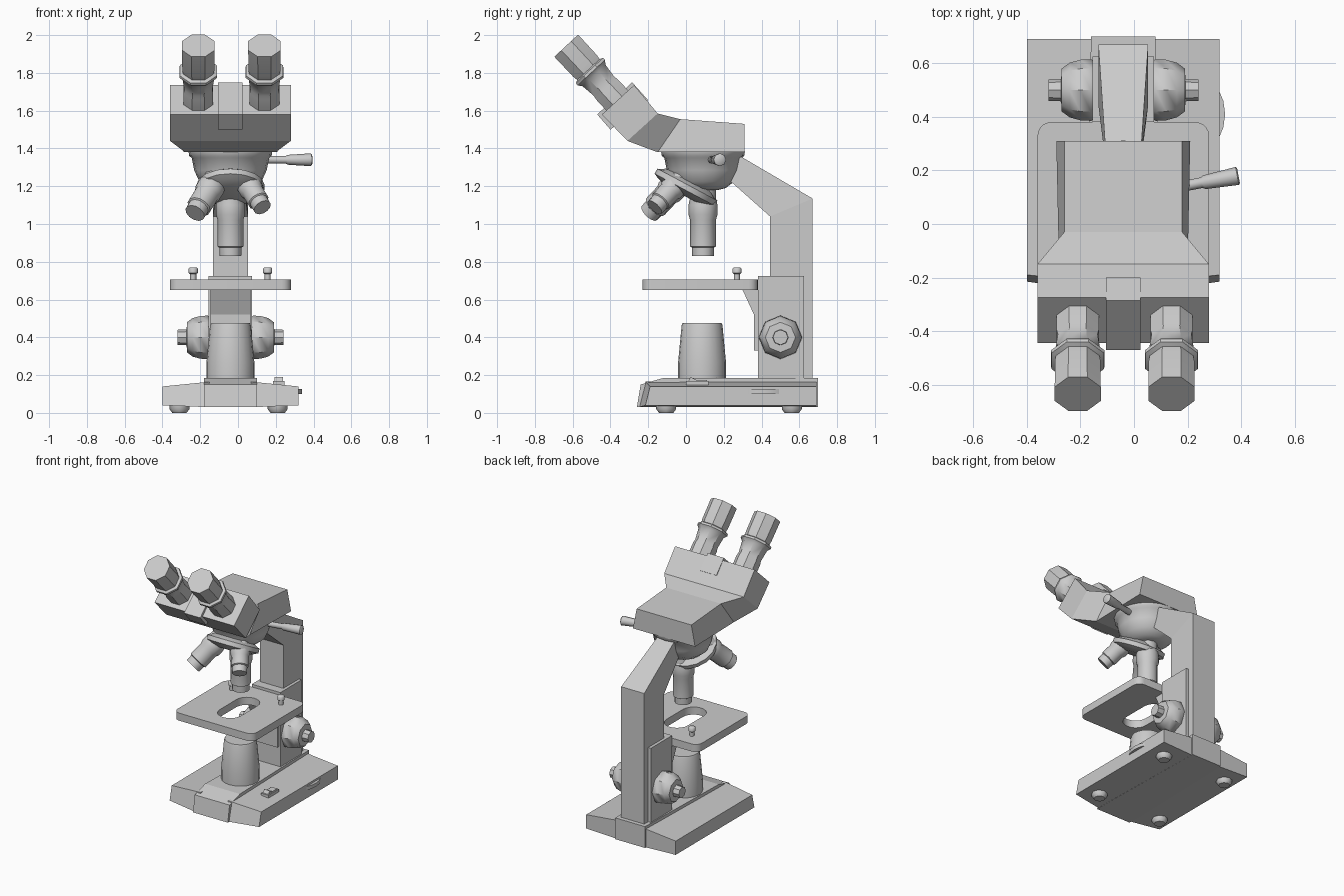
import bpy, bmesh, math
from mathutils import Vector

cube = bpy.data.objects.get("Cube")
if cube:
    bpy.data.objects.remove(cube, do_unlink=True)

CX = -0.04  # the instrument's mid plane
GREY = (0.6, 0.6, 0.6, 1)
mat = bpy.data.materials.new("light_grey")
mat.use_nodes = True
mat.diffuse_color = GREY
for node in mat.node_tree.nodes:
    if node.type == 'BSDF_PRINCIPLED':
        node.inputs["Base Color"].default_value = GREY


def finish(name, bm, smooth=None):
    bmesh.ops.recalc_face_normals(bm, faces=bm.faces)
    mesh = bpy.data.meshes.new(name)
    bm.to_mesh(mesh)
    bm.free()
    mesh.materials.append(mat)
    ob = bpy.data.objects.new(name, mesh)
    bpy.context.collection.objects.link(ob)
    if smooth:
        bpy.ops.object.select_all(action='DESELECT')
        ob.select_set(True)
        bpy.context.view_layer.objects.active = ob
        bpy.ops.object.shade_smooth_by_angle(angle=math.radians(smooth))
    return ob


def loft(name, rings, smooth=None):
    """Skin equal-sized rings of points and cap both ends."""
    bm = bmesh.new()
    vs = [[bm.verts.new(p) for p in ring] for ring in rings]
    n = len(vs[0])
    for a, b in zip(vs, vs[1:]):
        for i in range(n):
            j = (i + 1) % n
            bm.faces.new((a[i], a[j], b[j], b[i]))
    bm.faces.new(vs[0])
    bm.faces.new(vs[-1])
    return finish(name, bm, smooth)


def ribbon(name, sections):
    """Sections: (y, z, half width) on one side and on the other, symmetric in x."""
    return loft(name, [[(CX - aw, ay, az), (CX + aw, ay, az),
                        (CX + bw, by, bz), (CX - bw, by, bz)]
                       for (ay, az, aw), (by, bz, bw) in sections])


def lathe(name, profile, origin, axis, sides, phase=0.0, smooth=50):
    """Turn (distance, radius) pairs around an axis."""
    q = Vector(axis).to_track_quat('Z', 'Y')
    o = Vector(origin)
    rings = []
    for d, r in profile:
        angles = [math.tau * (i + phase) / sides for i in range(sides)]
        rings.append([o + q @ Vector((r * math.cos(t), r * math.sin(t), d)) for t in angles])
    return loft(name, rings, smooth)


def box(name, lo, hi):
    (a, b, c), (d, e, f) = lo, hi
    return loft(name, [[(a, b, z), (d, b, z), (d, e, z), (a, e, z)] for z in (c, f)])


def rounded(cx, cy, hx, hy, r, n=5):
    pts = []
    for k, (sx, sy) in enumerate(((1, 1), (-1, 1), (-1, -1), (1, -1))):
        for i in range(n + 1):
            t = (k + i / n) * math.pi / 2
            pts.append((cx + sx * (hx - r) + r * math.cos(t),
                        cy + sy * (hy - r) + r * math.sin(t)))
    return pts


# Base: centre spine, two sloping wings, feet
ribbon("base_spine", [((-.24, .15, .14), (-.26, .03, .14)),
                      ((-.12, .185, .14), (-.12, .03, .14)),
                      ((.70, .185, .12), (.70, .03, .12))])
for side, s in (("left", 1), ("right", -1)):
    inner, outer = CX + s * .11, CX + s * .36
    loft(side + "_base_wing", [
        [(inner, fi, .03), (outer, fo, .04), (outer, to, .14), (inner, ti, .165)]
        for fi, fo, to, ti in ((-.25, -.215, -.19, -.215), (.69, .69, .69, .69))])
    for end, y in (("front", -.105), ("back", .56)):
        lathe(f"{end}_{side}_foot", [(0, .038), (.02, .053), (.045, .053)],
              (CX - .01 + s * .26, y, 0), (0, 0, 1), 8)

# Brightness dial and rocker switch on the base
lathe("brightness_dial", [(0, .19), (.026, .19)], (.15, .41, .1), (0, 0, 1), 24)
box("switch_frame", (.185, 0, .13), (.245, .12, .168))
loft("switch_rocker", [[(x, .01, .165), (x, .025, .19), (x, .06, .172), (x, .11, .174), (x, .11, .165)]
                       for x in (.193, .237)])

# Lamp housing
lathe("lamp_housing", [(0, .127), (.08, .127), (.28, .108), (.29, .104)],
      (CX, .085, .185), (0, 0, 1), 20)

# Arm, focus block and stage bracket
ribbon("arm", [((.26, 1.375, .065), (.22, 1.24, .065)),
               ((.67, 1.135, .093), (.445, 1.04, .093)),
               ((.67, .18, .093), (.445, .18, .093))])
box("focus_block", (CX - .115, .38, .18), (CX + .115, .625, .725))
ribbon("stage_bracket", [((.30, .65, .105), (.45, .65, .105)),
                         ((.36, .52, .105), (.45, .52, .105)),
                         ((.36, .33, .105), (.45, .33, .105))])

# Focus knobs
for side, s in (("left", 1), ("right", -1)):
    lathe(side + "_focus_knob",
          [(.10, .10), (.12, .115), (.16, .113), (.20, .102), (.23, .08),
           (.232, .042), (.28, .04)],
          (CX, .50, .40), (s, 0, 0), 8, smooth=40)

# Stage with a slot, and its two clip posts
bm = bmesh.new()
edges = []
for loop in (rounded(CX, .075, .32, .305, .05), rounded(CX, .065, .085, .18, .085)):
    vs = [bm.verts.new((x, y, .65)) for x, y in loop]
    for i, v in enumerate(vs):
        # the slot's straight ends meet at coincident points
        edges.append(bm.edges.new((v, vs[(i + 1) % len(vs)])))
bmesh.ops.remove_doubles(bm, verts=bm.verts, dist=1e-5)
bmesh.ops.triangle_fill(bm, edges=bm.edges[:], use_beauty=True)
top = bmesh.ops.extrude_face_region(bm, geom=bm.faces[:])["geom"]
bmesh.ops.translate(bm, vec=(0, 0, .055), verts=[g for g in top if isinstance(g, bmesh.types.BMVert)])
finish("stage", bm, 30)
for side, s in (("left", 1), ("right", -1)):
    lathe(side + "_clip_post", [(0, .016), (.035, .016), (.04, .024), (.065, .024), (.07, .018)],
          (CX + s * .197, .27, .70), (0, 0, 1), 10)

# Head and front tab
ribbon("head", [((-.275, 1.735, .32), (-.445, 1.58, .32)),
                ((-.15, 1.585, .32), (-.31, 1.44, .32)),
                ((-.03, 1.555, .22), (-.15, 1.38, .24)),
                ((.31, 1.53, .22), (.31, 1.38, .25))])
ribbon("head_tab", [((-.285, 1.75, .065), (-.47, 1.58, .065)),
                    ((-.20, 1.655, .065), (-.40, 1.50, .065))])

# Eyepieces
for side, s in (("left", 1), ("right", -1)):
    lathe(side + "_eyepiece",
          [(-.03, .085), (.08, .085), (.10, .08), (.18, .09), (.20, .108), (.215, .106),
           (.222, .088), (.25, .092), (.395, .093)],
          (CX + .005 + s * .175, -.365, 1.655), (0, -.68, .73), 8, phase=.5, smooth=40)

# Neck dome and tilted turret
lathe("neck_dome", [(0, .222), (.025, .218), (.035, .205), (.10, .192), (.16, .165),
                    (.195, .12), (.205, .08)],
      (CX, .09, 1.385), (0, 0, -1), 20)
lathe("turret", [(-.05, .12), (-.02, .165), (-.015, .18), (.015, .18), (.03, .15), (.045, .10)],
      (CX, 0, 1.195), (0, -.47, -.88), 16, smooth=35)

# Objectives fan out from one point above the turret
for name, axis, tip, r in (("long_objective", (0, 0, -1), .53, .068),
                           ("medium_objective", (-.41, -.62, -.66), .455, .066),
                           ("short_objective", (.41, -.62, -.66), .41, .058)):
    k = (tip - .20) / .33
    lathe(name, [(.17, r), (.20 + .02 * k, r), (.20 + .06 * k, r * 1.13), (.20 + .11 * k, r * 1.13),
                 (.20 + .14 * k, r), (tip - .05, r), (tip - .045, r * .86), (tip, r * .84)],
          (CX, .09, 1.36), axis, 12, smooth=40)

# Locking lever on the dome
lathe("locking_lever", [(0, .02), (.14, .02), (.15, .026), (.275, .034), (.28, .028)],
      (.115, .128, 1.34), (1, .19, 0), 8)
